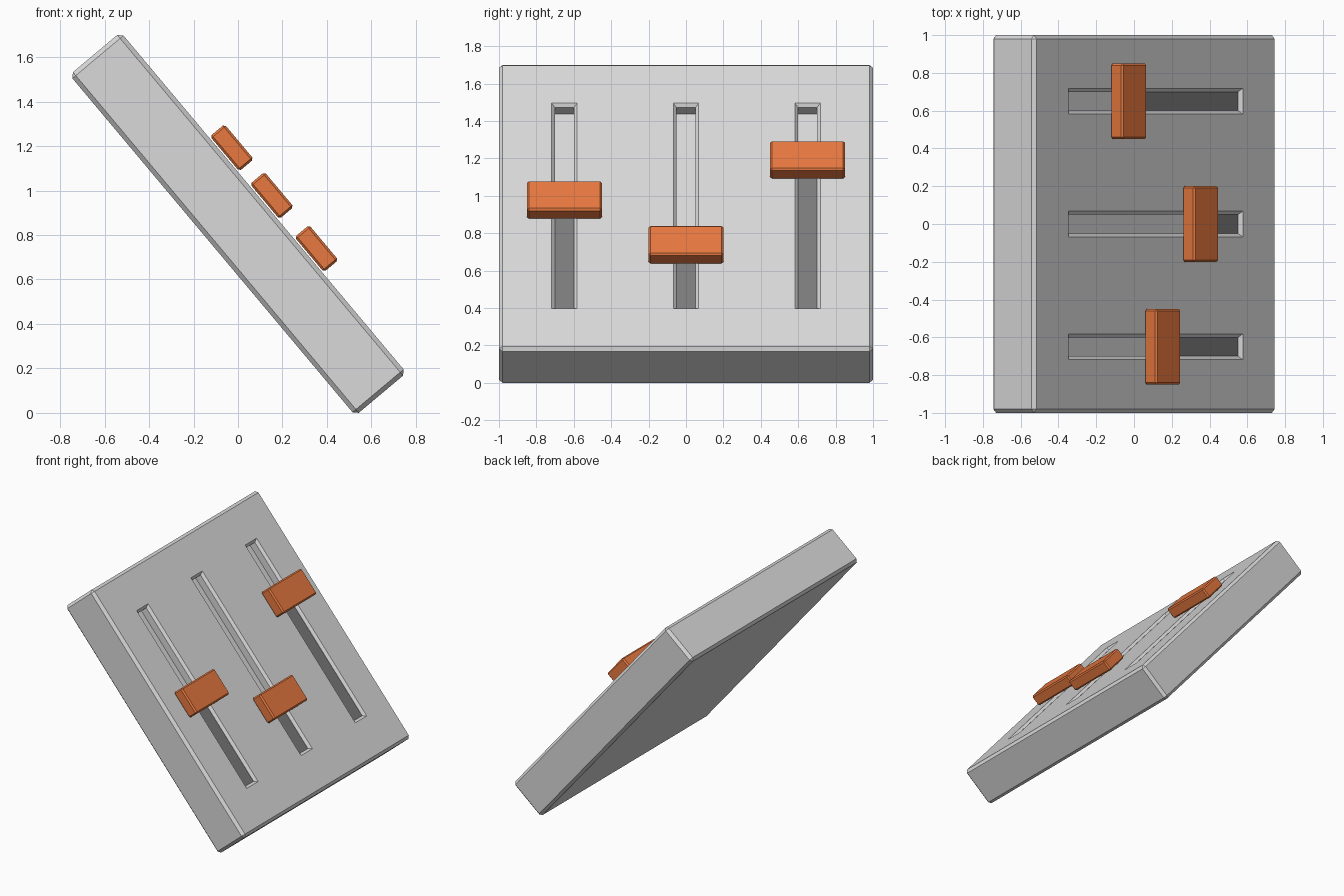
import bpy
import bmesh
from math import radians
from mathutils import Matrix

old = bpy.data.objects.get("Cube")
if old:
    bpy.data.objects.remove(old, do_unlink=True)

# Everything is laid out on a flat panel, then tilted by this matrix
TILT = Matrix.Translation((0, 0, 0.85)) @ Matrix.Rotation(radians(50), 4, 'Y')


def material(name, rgb):
    mat = bpy.data.materials.new(name)
    mat.use_nodes = True
    colour = (*rgb, 1)
    mat.diffuse_color = colour
    mat.node_tree.nodes["Principled BSDF"].inputs["Base Color"].default_value = colour
    return mat


light_grey = material("light_grey", (0.7, 0.7, 0.7))
dark_grey = material("dark_grey", (0.2, 0.2, 0.2))
orange = material("orange", (0.8, 0.19, 0.05))


def add_object(name, bm, mat):
    bmesh.ops.recalc_face_normals(bm, faces=bm.faces)
    mesh = bpy.data.meshes.new(name)
    bm.to_mesh(mesh)
    bm.free()
    mesh.materials.append(mat)
    obj = bpy.data.objects.new(name, mesh)
    bpy.context.collection.objects.link(obj)
    obj.matrix_world = TILT
    return obj


def box(name, size, centre, mat, chamfer=0):
    bm = bmesh.new()
    bmesh.ops.create_cube(bm, size=1, matrix=Matrix.Translation(centre) @ Matrix.Diagonal((*size, 1)))
    if chamfer:
        bmesh.ops.bevel(bm, geom=bm.edges[:], offset=chamfer, segments=1, affect='EDGES')
    return add_object(name, bm, mat)


def add_slot(bm, y, levels):
    """Stack rectangular rings (length, width, height) into a closed solid."""
    rings = []
    for length, width, z in levels:
        rings.append([bm.verts.new((sx * length / 2, y + sy * width / 2, z))
                      for sx, sy in ((-1, -1), (1, -1), (1, 1), (-1, 1))])
    for a, b in zip(rings, rings[1:]):
        for i in range(4):
            j = (i + 1) % 4
            bm.faces.new((a[i], a[j], b[j], b[i]))
    bm.faces.new(rings[0])
    bm.faces.new(rings[-1])


TOP = 0.15
EDGE = 0.018
LENGTH, WIDTH = 1.4, 0.1
SLIDERS = {"right": (-0.65, 0.0), "middle": (0, 0.312), "left": (0.65, -0.28)}

# Panel with three chamfered slots
panel = box("panel", (2, 2, 2 * TOP), (0, 0, 0), light_grey, 0.02)
bm = bmesh.new()
profile = ((LENGTH, WIDTH, TOP - 0.07), (LENGTH, WIDTH, TOP - EDGE),
           (LENGTH + 4 * EDGE, WIDTH + 4 * EDGE, TOP + EDGE))
for y, _ in SLIDERS.values():
    add_slot(bm, y, profile)
cutter = add_object("slot_cutter", bm, light_grey)
cutter.hide_render = True
cut = panel.modifiers.new("slots", 'BOOLEAN')
cut.operation = 'DIFFERENCE'
cut.solver = 'EXACT'
cut.object = cutter
bpy.context.view_layer.update()
bpy.context.view_layer.objects.active = panel
bpy.ops.object.modifier_apply(modifier=cut.name)
bpy.data.objects.remove(cutter, do_unlink=True)

# Slider knobs, each with a dark track filling the slot below it
for side, (y, pos) in SLIDERS.items():
    box(side + "_slider", (0.205, 0.4, 0.085), (pos, y, 0.199), orange, 0.01)
    end = LENGTH / 2
    box(side + "_track", (end - pos, WIDTH, 0.05), ((end + pos) / 2, y, TOP - EDGE - 0.027), dark_grey)
